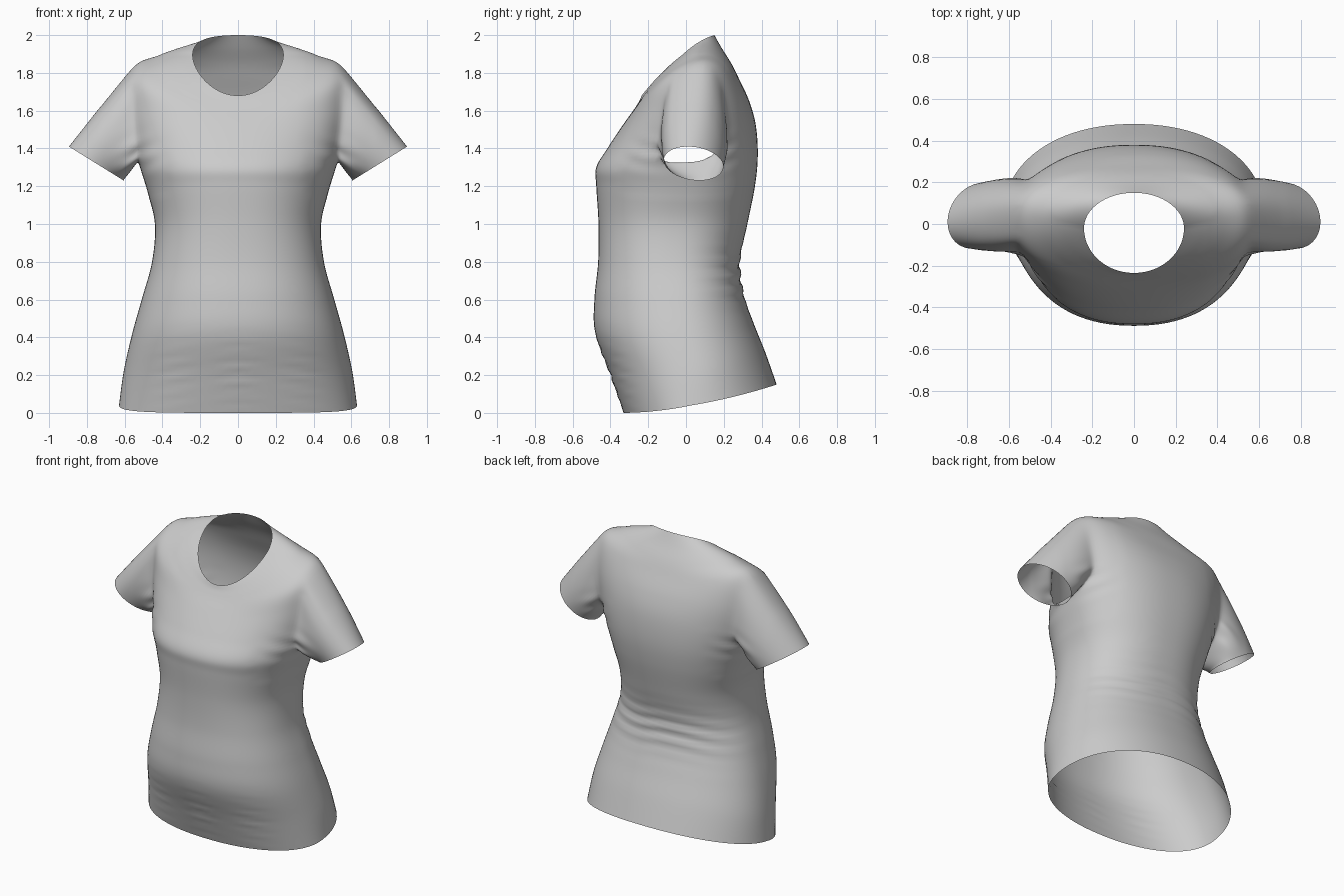
import bpy, bmesh, math
from mathutils import Vector

if "Cube" in bpy.data.objects:
    bpy.data.objects.remove(bpy.data.objects["Cube"])

# Torso rings: front y,z | back y,z | side x,y,z | roundness exponent
RINGS = [
    (-.33, .00, .48, .15, .63, .03, .04, 2.15),    # hem
    (-.40, .20, .42, .32, .605, .02, .22, 2.15),
    (-.48, .42, .36, .47, .56, -.02, .42, 2.2),   # belly
    (-.485, .60, .305, .63, .51, -.05, .60, 2.25),
    (-.465, .80, .285, .80, .455, -.07, .80, 2.3),  # waist
    (-.463, 1.0, .325, 1.0, .44, -.05, 1.0, 2.3),
    (-.475, 1.2, .365, 1.2, .48, -.02, 1.17, 2.3),
    (-.475, 1.3, .38, 1.36, .52, .00, 1.30, 2.3),   # bust / underarm
    (-.41, 1.41, .37, 1.52, .56, .03, 1.45, 2.25),
    (-.33, 1.53, .335, 1.65, .585, .04, 1.65, 2.25),
    (-.28, 1.60, .28, 1.77, .57, .03, 1.82, 2.25),   # shoulder tip
    (-.26, 1.63, .24, 1.85, .44, .01, 1.87, 2.2),
    (-.245, 1.655, .19, 1.93, .33, .00, 1.895, 2.1),
    (-.235, 1.68, .15, 2.0, .24, -.02, 1.895, 2.0),  # neck
]
COLS, SUB, SLEEVE_STEPS = 96, 8, 16


def spline(rows, t):
    """Catmull-Rom sample through rows of numbers."""
    i = min(int(t), len(rows) - 2)
    f = t - i
    a, b, c, d = (rows[max(0, min(len(rows) - 1, i + k))] for k in (-1, 0, 1, 2))
    return [.5 * (2 * q + (r - p) * f + (2 * p - 5 * q + 4 * r - s) * f * f
                  + (3 * q - p - 3 * r + s) * f ** 3) for p, q, r, s in zip(a, b, c, d)]


def bump(v, centre, width):
    return math.exp(-((v - centre) / width) ** 2)


def torso_point(row, ang):
    fy, fz, by, bz, sx, sy, sz, n = row
    c, s = math.cos(ang), math.sin(ang)
    c = math.copysign(abs(c) ** (2 / n), c)
    s = math.copysign(abs(s) ** (2 / n), s)
    x = sx * c
    y = sy + s * ((by - sy) if s > 0 else (sy - fy))
    z = sz + (bz - fz) / 2 * s + ((fz + bz) / 2 - sz) * s * s
    if s > 0:   # gathered folds in the small of the back
        y += .007 * s * bump(z, .74, .12) * math.sin(78 * z + 5 * abs(x) + math.sin(9 * x))
    else:       # soft folds low on the front
        y -= .005 * s * s * bump(z, .22, .14) * math.sin(85 * z + 14 * abs(x)) * math.cos(9 * x) ** 2
    return Vector((x, y, z))


bm = bmesh.new()

# Torso shell, leaving an oval armhole on each side
steps = (len(RINGS) - 1) * SUB
grid = [[bm.verts.new(torso_point(spline(RINGS, i / SUB), 2 * math.pi * j / COLS))
         for j in range(COLS)] for i in range(steps + 1)]
lo, hi = 7 * SUB + 2, 10 * SUB + 2
for i in range(steps):
    for j in range(COLS):
        d = (j + .5) % (COLS // 2)
        d = min(d, COLS // 2 - d) / (8.2 if j < COLS // 2 else 6.2)
        r = (i + .5 - (lo + hi) / 2) / ((hi - lo) / 2)
        if d ** 2.6 + abs(r) ** 2.6 < 1:
            continue
        k = (j + 1) % COLS
        bm.faces.new((grid[i][j], grid[i][k], grid[i + 1][k], grid[i + 1][j]))
bmesh.ops.delete(bm, geom=[v for v in bm.verts if not v.link_faces], context='VERTS')


def armhole_loop(side):
    """Ordered boundary vertices of one armhole."""
    edges = [e for e in bm.edges if e.is_boundary and
             all(v.co.x * side > .3 and 1.15 < v.co.z < 1.9 for v in e.verts)]
    nxt = {}
    for e in edges:
        a, b = e.verts
        nxt.setdefault(a, []).append(b)
        nxt.setdefault(b, []).append(a)
    loop = [edges[0].verts[0], edges[0].verts[1]]
    while True:
        step = [v for v in nxt[loop[-1]] if v is not loop[-2]][0]
        if step is loop[0]:
            return loop
        loop.append(step)


# Sleeves, lofted from the armhole edge to the cuff
cuffs = set()
for side in (1, -1):
    loop = armhole_loop(side)
    for _ in range(4):
        co = [v.co.copy() for v in loop]
        for k, v in enumerate(loop):
            v.co = co[k] * .5 + (co[k - 1] + co[(k + 1) % len(co)]) * .25
    ys, zs = [v.co.y for v in loop], [v.co.z for v in loop]
    yc, zc = (min(ys) + max(ys)) / 2, (min(zs) + max(zs)) / 2
    yr, zr = (max(ys) - min(ys)) / 2, (max(zs) - min(zs)) / 2
    rows = [loop]
    ends = []
    for v in loop:
        a = math.atan2((v.co.z - zc) / zr, (v.co.y - yc) / yr)
        up = math.sin(a)
        ends.append((Vector((side * (.75 + .145 * up), .04 - .03 * up + .155 * math.cos(a), 1.32 + .09 * up)),
                     Vector((0, .015 * math.cos(a), .005 * up))))
    for s in range(1, SLEEVE_STEPS + 1):
        t = s / SLEEVE_STEPS
        rows.append([bm.verts.new(v.co.lerp(q, t) + bulge * math.sin(math.pi * t))
                     for v, (q, bulge) in zip(loop, ends)])
    for ra, rb in zip(rows, rows[1:]):
        for k in range(len(loop)):
            m = (k + 1) % len(loop)
            bm.faces.new((ra[k], ra[m], rb[m], rb[k]))
    cuffs.update(rows[-1])

# Relax the cloth where sleeve and torso meet
soft = [v for v in bm.verts if abs(v.co.x) > .36 and 1.15 < v.co.z < 1.9
        and abs(v.co.x) < .72 and v not in cuffs and not v.is_boundary]
for _ in range(6):
    bmesh.ops.smooth_vert(bm, verts=soft, factor=.5, use_axis_x=True, use_axis_y=True, use_axis_z=True)

# Pinched creases at the underarm
for v in soft:
    p = v.co
    w = bump(abs(p.x), .52, .09) * bump(p.z, 1.36, .09)
    p.y += math.copysign(.008, p.y - .03) * w * math.sin(60 * (p.z + .5 * abs(p.x)))

bmesh.ops.recalc_face_normals(bm, faces=bm.faces)
for f in bm.faces:
    f.smooth = True
mesh = bpy.data.meshes.new("shirt")
bm.to_mesh(mesh)
bm.free()
shirt = bpy.data.objects.new("shirt", mesh)
bpy.context.collection.objects.link(shirt)
